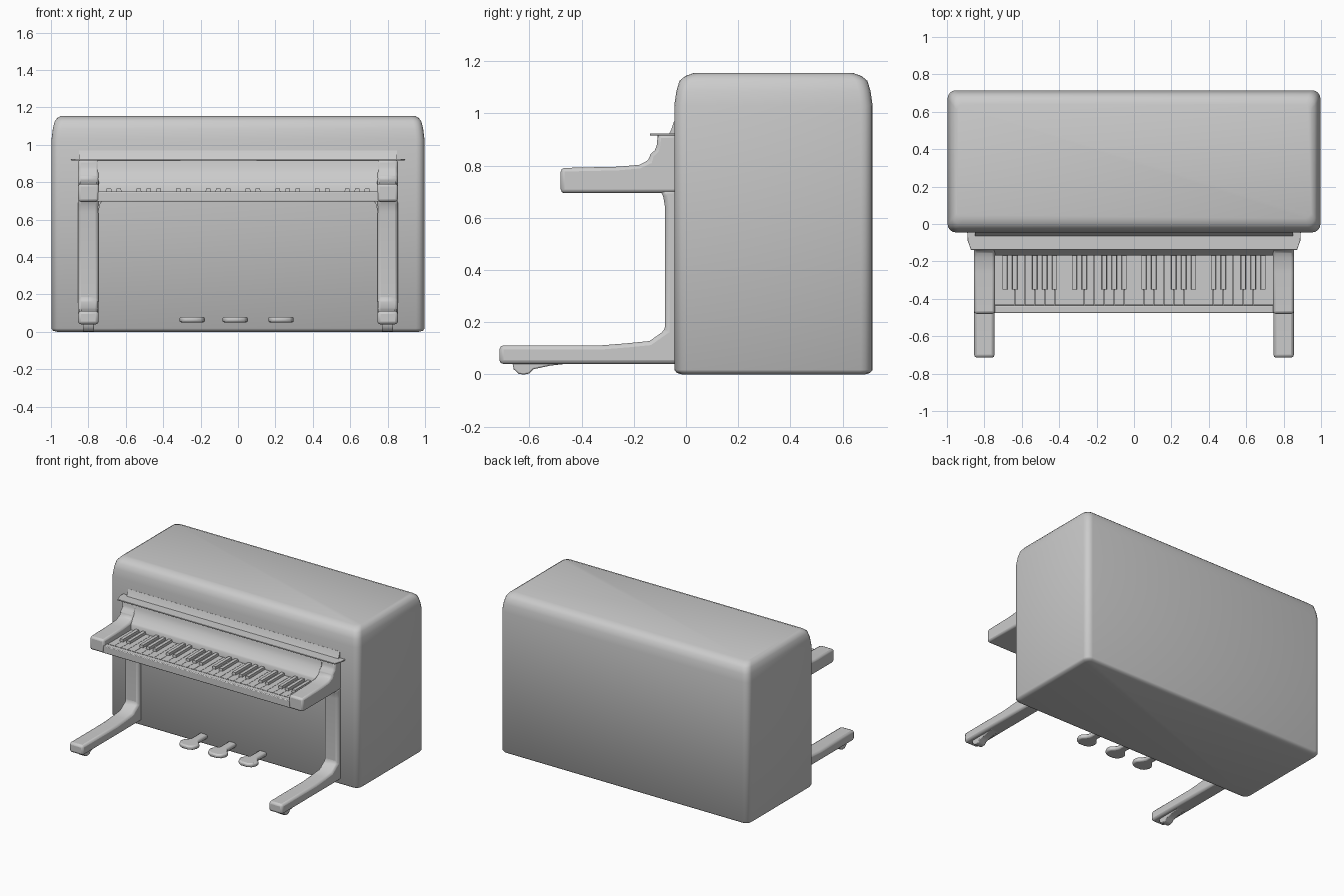
import bpy, bmesh, math

if "Cube" in bpy.data.objects:
    bpy.data.objects.remove(bpy.data.objects["Cube"])


def finish(name, bm, bevel=0.0, segments=2, mirror=False, smooth=True):
    bmesh.ops.recalc_face_normals(bm, faces=bm.faces)
    mesh = bpy.data.meshes.new(name)
    bm.to_mesh(mesh)
    bm.free()
    ob = bpy.data.objects.new(name, mesh)
    bpy.context.collection.objects.link(ob)
    if smooth:
        bpy.ops.object.select_all(action='DESELECT')
        ob.select_set(True)
        bpy.context.view_layer.objects.active = ob
        bpy.ops.object.shade_smooth_by_angle(angle=math.radians(50))
    if bevel:
        m = ob.modifiers.new("Bevel", 'BEVEL')
        m.width, m.segments = bevel, segments
        m.limit_method, m.angle_limit = 'ANGLE', math.radians(40)
    if mirror:
        ob.modifiers.new("Mirror", 'MIRROR')
    return ob


def loft(bm, rings):
    loops = [[bm.verts.new(p) for p in r] for r in rings]
    n = len(loops[0])
    for a, b in zip(loops, loops[1:]):
        for i in range(n):
            j = (i + 1) % n
            bm.faces.new((a[i], a[j], b[j], b[i]))
    bm.faces.new(loops[0][::-1])
    bm.faces.new(loops[-1])


def side_prism(name, yz, x0, x1, **kw):
    bm = bmesh.new()
    loft(bm, [[(x, y, z) for y, z in yz] for x in (x0, x1)])
    return finish(name, bm, **kw)


def plan_prism(name, xy, z0, z1, **kw):
    bm = bmesh.new()
    loft(bm, [[(x, y, z) for x, y in xy] for z in (z0, z1)])
    return finish(name, bm, **kw)


def add_box(bm, x0, x1, y0, y1, z0, z1, taper=0.0):
    bottom = [(x0, y0, z0), (x1, y0, z0), (x1, y1, z0), (x0, y1, z0)]
    t = taper
    top = [(x0 + t, y0 + t, z1), (x1 - t, y0 + t, z1), (x1 - t, y1, z1), (x0 + t, y1, z1)]
    loft(bm, [bottom, top])


def rounded_rect(hx, y0, y1, r, z, steps=4):
    pts = []
    corners = [(hx - r, y1 - r), (-hx + r, y1 - r), (-hx + r, y0 + r), (hx - r, y0 + r)]
    for k, (cx, cy) in enumerate(corners):
        for s in range(steps + 1):
            a = math.pi / 2 * (k + s / steps)
            pts.append((cx + r * math.cos(a), cy + r * math.sin(a), z))
    return pts


# Cabinet: stacked rounded rectangles, with a broad soft shoulder on top
body = bmesh.new()
levels = [(0, .03, .03, .03), (.006, .008, .01, .04), (.018, 0, 0, .045), (1.03, 0, 0, .045),
          (1.085, .007, .008, .045), (1.125, .017, .02, .045), (1.143, .03, .042, .04),
          (1.155, .05, .075, .03)]
loft(body, [rounded_rect(.997 - ix, -.045 + iy, .715 - iy, r, z) for z, ix, iy, r in levels])
finish("cabinet", body)

# Legs: upright column flowing into a long foot
side_prism("leg", [(-.03, .04), (-.715, .04), (-.715, .112), (-.32, .112), (-.22, .12),
                   (-.14, .128), (-.08, .17), (-.08, .64), (-.087, .68), (-.1, .71), (-.03, .71)],
           .745, .855, bevel=.016, mirror=True)
# Glide pads under the feet
side_prism("foot_pad", [(-.665, .045), (-.66, .02), (-.64, .002), (-.62, 0), (-.6, .004),
                        (-.585, .02), (-.52, .034), (-.42, .045)],
           .77, .83, bevel=.006, mirror=True)

# Arms at the keyboard ends
side_prism("keyboard_arm", [(-.03, .695), (-.48, .695), (-.48, .791), (-.26, .796), (-.18, .803),
                            (-.143, .82), (-.137, .843), (-.118, .86), (-.112, .88),
                            (-.108, .92), (-.03, .92)],
           .743, .855, bevel=.014, mirror=True)

# Key bed with front rail
side_prism("key_bed", [(-.03, .696), (-.476, .696), (-.476, .75), (-.436, .75), (-.436, .728),
                       (-.03, .728)], -.76, .76, bevel=.005)

# Curved fallboard behind the keys
side_prism("fallboard", [(-.03, .725), (-.165, .725), (-.168, .785), (-.16, .795), (-.14, .82),
                         (-.122, .85), (-.112, .88), (-.108, .92), (-.03, .92)], -.75, .75)

# Thin shelf above the fallboard and its fillet against the cabinet
plan_prism("music_shelf", [(-.892, -.04), (-.889, -.09), (-.872, -.138), (.872, -.138),
                           (.889, -.09), (.892, -.04)], .916, .924, bevel=.002)
side_prism("shelf_fillet", [(-.03, .92), (-.066, .92), (-.056, .94), (-.046, .97), (-.03, .97)],
           -.85, .85)

# Keys: four octaves from C, black keys on the usual gaps
white, black = bmesh.new(), bmesh.new()
pitch = 1.486 / 28
for i in range(28):
    x = -.743 + i * pitch
    add_box(white, x + .001, x + pitch - .001, -.432, -.15, .72, .747)
    if i % 7 in (0, 1, 3, 4, 5):
        add_box(black, x + pitch - .015, x + pitch + .015, -.352, -.15, .74, .765, .003)
finish("white_keys", white, smooth=False)
finish("black_keys", black, smooth=False)

# Three pedals with a wide paddle and a narrow neck
outline = [(.03, -.03), (.03, -.14), (.045, -.165), (.066, -.185), (.068, -.215), (.055, -.245),
           (.025, -.26)]
for label, px in (("left", -.245), ("middle", -.015), ("right", .23)):
    xy = [(px + x, y) for x, y in outline] + [(px - x, y) for x, y in reversed(outline)]
    plan_prism(label + "_pedal", xy, .05, .08, bevel=.01)

# Small corner blocks where the columns meet the key bed
bracket = bmesh.new()
loft(bracket, [[(x, y, z) for x, z in ((.75, .70), (.72, .70), (.735, .69), (.742, .66), (.75, .62))]
               for y in (-.075, -.03)])
finish("corner_bracket", bracket, mirror=True)
